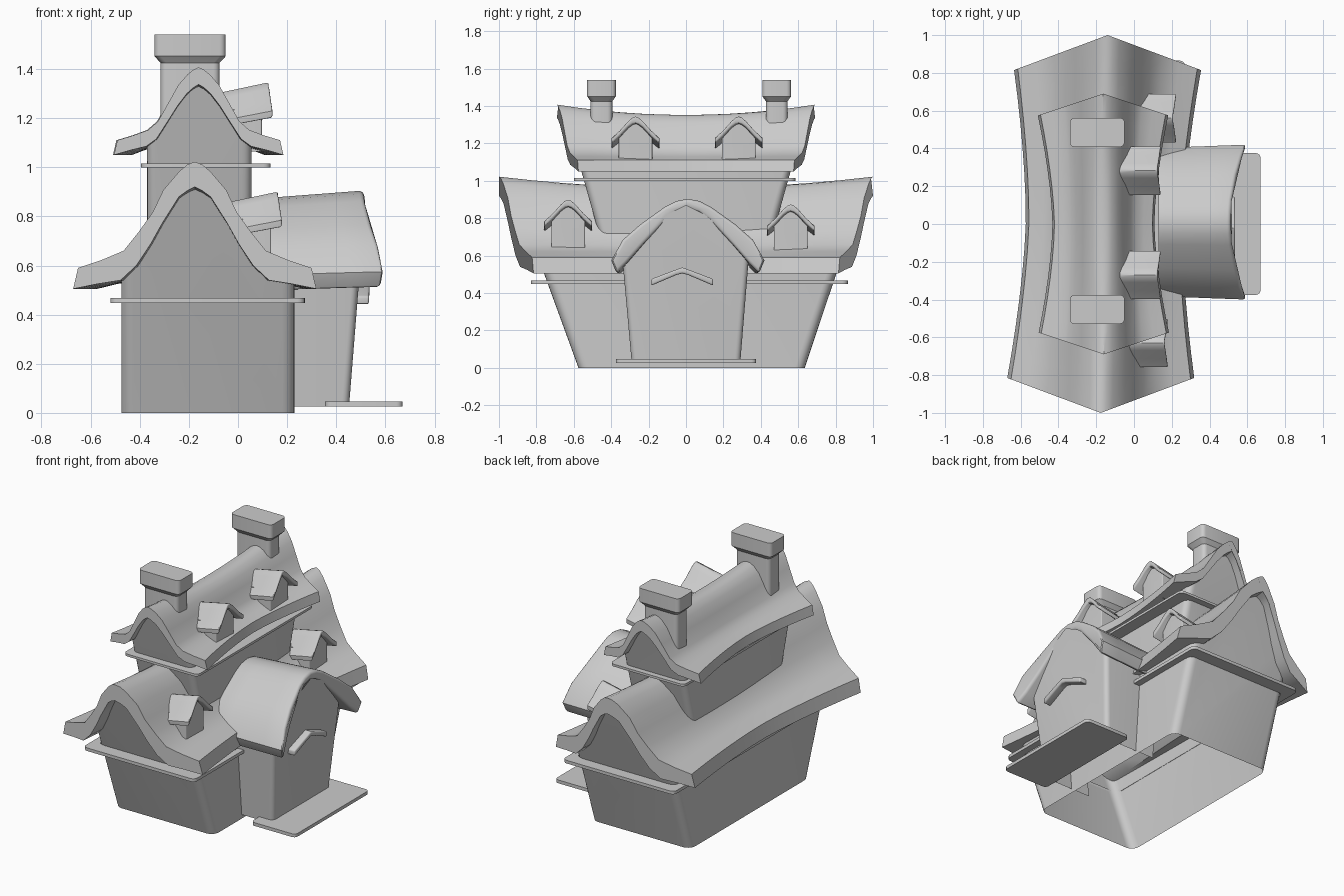
import bpy, bmesh
from math import radians, sin, cos, pi

if "Cube" in bpy.data.objects:
    bpy.data.objects.remove(bpy.data.objects["Cube"])


def finish(name, bm, bevel=0):
    bmesh.ops.recalc_face_normals(bm, faces=bm.faces)
    if bevel:
        sharp = [e for e in bm.edges if len(e.link_faces) == 2 and e.calc_face_angle(0) > 0.9]
        bmesh.ops.bevel(bm, geom=sharp, offset=bevel, segments=3, profile=0.5,
                        affect='EDGES', clamp_overlap=True)
    me = bpy.data.meshes.new(name)
    bm.to_mesh(me)
    bm.free()
    ob = bpy.data.objects.new(name, me)
    bpy.context.collection.objects.link(ob)
    return ob


def loft(name, rings, closed=False, bevel=0):
    """Skin closed rings; cap the two ends unless the rings form a loop."""
    bm = bmesh.new()
    vs = [[bm.verts.new(p) for p in r] for r in rings]
    n = len(vs[0])
    pairs = list(zip(vs, vs[1:])) + ([(vs[-1], vs[0])] if closed else [])
    for a, b in pairs:
        for i in range(n):
            j = (i + 1) % n
            bm.faces.new((a[i], a[j], b[j], b[i]))
    if not closed:
        bm.faces.new(vs[0])
        bm.faces.new(vs[-1])
    return finish(name, bm, bevel)


def rounded(x0, x1, y0, y1, z, r=0.03, n=4):
    pts = []
    for k, (cx, cy) in enumerate(((x1 - r, y1 - r), (x0 + r, y1 - r), (x0 + r, y0 + r), (x1 - r, y0 + r))):
        for i in range(n + 1):
            a = pi / 2 * (k + i / n)
            pts.append((cx + r * cos(a), cy + r * sin(a), z))
    return pts


def roof(name, us, top, under, ts, f, ko=1.0, ki=1.0, bevel=0):
    """Thick bent roof: mirrored half profile swept through stations ts by f(t, u, z)."""
    def half(zs, k):
        h = [(u * k, z) for u, z in zip(us, zs)]
        return [(-u, z) for u, z in h[:0:-1]] + h
    ring = half(top, ko) + half(under, ki)[::-1]
    return loft(name, [[f(t, u, z) for u, z in ring] for t in ts], bevel=bevel)


def walls(name, prof, back, front, place, r, shift=(0, 0), cap_back=True):
    """Gabled walls, open below and under the roof; the ends lean with height."""
    bm = bmesh.new()
    ends = []
    n = len(prof)
    for end, dx in ((back, shift[0]), (front, shift[1])):
        ends.append([bm.verts.new(place(a + (dx if 1 < i < n - 2 else 0), end(z), z))
                     for i, (a, z) in enumerate(prof)])
    if cap_back:
        bm.faces.new(ends[0])
    bm.faces.new(ends[1])
    for i in (0, n - 2):
        bm.faces.new((ends[0][i], ends[0][i + 1], ends[1][i + 1], ends[1][i]))
    bmesh.ops.recalc_face_normals(bm, faces=bm.faces)
    corners = [bm.edges.get((e[i], e[i + 1])) for e in (ends if cap_back else ends[1:]) for i in (0, n - 2)]
    bmesh.ops.bevel(bm, geom=corners, offset=r, segments=5, profile=0.5, affect='EDGES')
    return finish(name, bm)


def main_roof(c, tilt, w_mid, w_end, y_ridge, y_eave, sag):
    def f(t, u, z):
        w = w_end - (w_end - w_mid) * (1 - abs(t) ** 1.6) * min(1, 1.2 * abs(u))
        return (c + tilt * t + u * w,
                t * (y_ridge - (y_ridge - y_eave) * abs(u)),
                z - sag * (1 - t * t) * (1 - abs(u)) ** 3)
    return f


def along_y(a, b, z):
    return (a, b, z)


def along_x(a, b, z):
    return (b, a, z)


def gable(us, top, under, c, w, k=6):
    h = [(u * w, (a + b) / 2) for u, a, b in zip(us, top, under)][:k]
    return [(c - d, z) for d, z in h[:0:-1]] + [(c + d, z) for d, z in h]


TS = [i / 6 - 1 for i in range(13)]

# Lower storey: roof, walls, trim band
us = [0, .06, .13, .27, .36, .48, .61, .8, 1]
top = [1.022, 1.012, .985, .907, .817, .737, .66, .622, .59]
und = [.92, .905, .88, .77, .69, .60, .54, .525, .505]
roof("lower_roof", us, top, und, TS, main_roof(-.158, .018, .415, .495, 1.0, .815, .06), ko=.96)
walls("lower_walls", [(-.475, 0), (-.475, .585)] + gable(us, top, und, -.157, .49) + [(.23, .565), (.23, 0)],
      lambda z: -.575 - .365 * z, lambda z: .635 + .335 * z, along_y, .05, (-.02, .02))


def band(name, o, i, z0, z1):
    loft(name, [rounded(*o, z0), rounded(*o, z1), rounded(*i, z1), rounded(*i, z0)], closed=True)


band("lower_band", (-.52, .272, -.83, .865), (-.473, .228, -.74, .785), .447, .467)

# Upper storey: roof, walls, trim band
us2 = [0, .06, .14, .25, .36, .5, .62, .8, 1]
top2 = [1.407, 1.398, 1.377, 1.335, 1.27, 1.187, 1.152, 1.13, 1.11]
und2 = [1.337, 1.325, 1.30, 1.25, 1.19, 1.115, 1.085, 1.07, 1.05]
roof("upper_roof", us2, top2, und2, TS, main_roof(-.162, -.002, .27, .345, .69, .575, .055), ko=.96)
walls("upper_walls", [(-.37, .62), (-.37, 1.09)] + gable(us2, top2, und2, -.162, .345) + [(.055, 1.09), (.055, .62)],
      lambda z: -.265 - .28 * z, lambda z: .265 + .28 * z, along_y, .04)
band("upper_band", (-.395, .133, -.6, .585), (-.366, .051, -.54, .54), 1.0, 1.015)

# Porch: walls, arched roof, chevron moulding, doorstep
walls("porch_walls", [(-.29, .025), (-.34, .58), (-.2, .74), (-.1, .82), (0, .87), (.1, .82), (.2, .74),
                      (.335, .58), (.29, .025)],
      lambda z: .1, lambda z: .45 + .08 * z, along_x, .03, cap_back=False)
roof("porch_roof", [0, .15, .3, .62, .85, 1], [.905, .893, .862, .768, .685, .575],
     [.852, .835, .795, .665, .565, .505], [0, .25, .5, .75, 1],
     lambda t, u, z: (.05 + t * (.46 + .085 * u * u), .01 + u * .41 * (.95 + .05 * t),
                      z - (1 - t) * (.035 - .02 * abs(u))), ki=.93, bevel=.018)
roof("porch_moulding", [0, .2, 1], [.537, .525, .475], [.505, .496, .44], [0, 1],
     lambda t, u, z: (.46 + .075 * t + .03 * (z - .5), -.02 + u * .165, z), bevel=.009)
loft("doorstep", [rounded(.355, .67, -.375, .375, z, .025) for z in (.025, .046)])

# Dormers on both roofs
for label, xf, yc, peak in (("lower_front", .178, -.63, .9), ("lower_back", .222, .56, .875),
                            ("upper_front", .14, -.27, 1.345), ("upper_back", .14, .282, 1.345)):
    roof(label + "_dormer_roof", [0, .12, .3, .65, 1], [peak + d for d in (0, -.005, -.025, -.075, -.115)],
         [peak + d for d in (-.035, -.04, -.057, -.105, -.145)], [0, .5, 1],
         lambda t, u, z: (xf - .23 + t * (.212 + .02 * abs(u)), yc + u * .128, z - .045 * (1 - t)),
         bevel=.008)
    walls(label + "_dormer_walls", [(yc - .09, peak - .28), (yc - .09, peak - .11), (yc - .03, peak - .05),
                                    (yc, peak - .025), (yc + .03, peak - .05), (yc + .09, peak - .11),
                                    (yc + .09, peak - .28)],
          lambda z: xf - .2, lambda z: xf - .043, along_x, .006, cap_back=False)

# Chimneys with flared caps
for label, yc in (("front", -.452), ("back", .485)):
    loft(label + "_chimney", [rounded(-.195 - a, -.195 + a, yc - b, yc + b, z, .025)
                              for a, b, z in ((.12, .058, 1.12), (.12, .058, 1.425), (.145, .077, 1.452),
                                              (.145, .077, 1.54))])

# Smooth shading that keeps the hard edges
for ob in bpy.context.scene.objects:
    ob.select_set(True)
    bpy.context.view_layer.objects.active = ob
bpy.ops.object.shade_smooth_by_angle(angle=radians(35))
